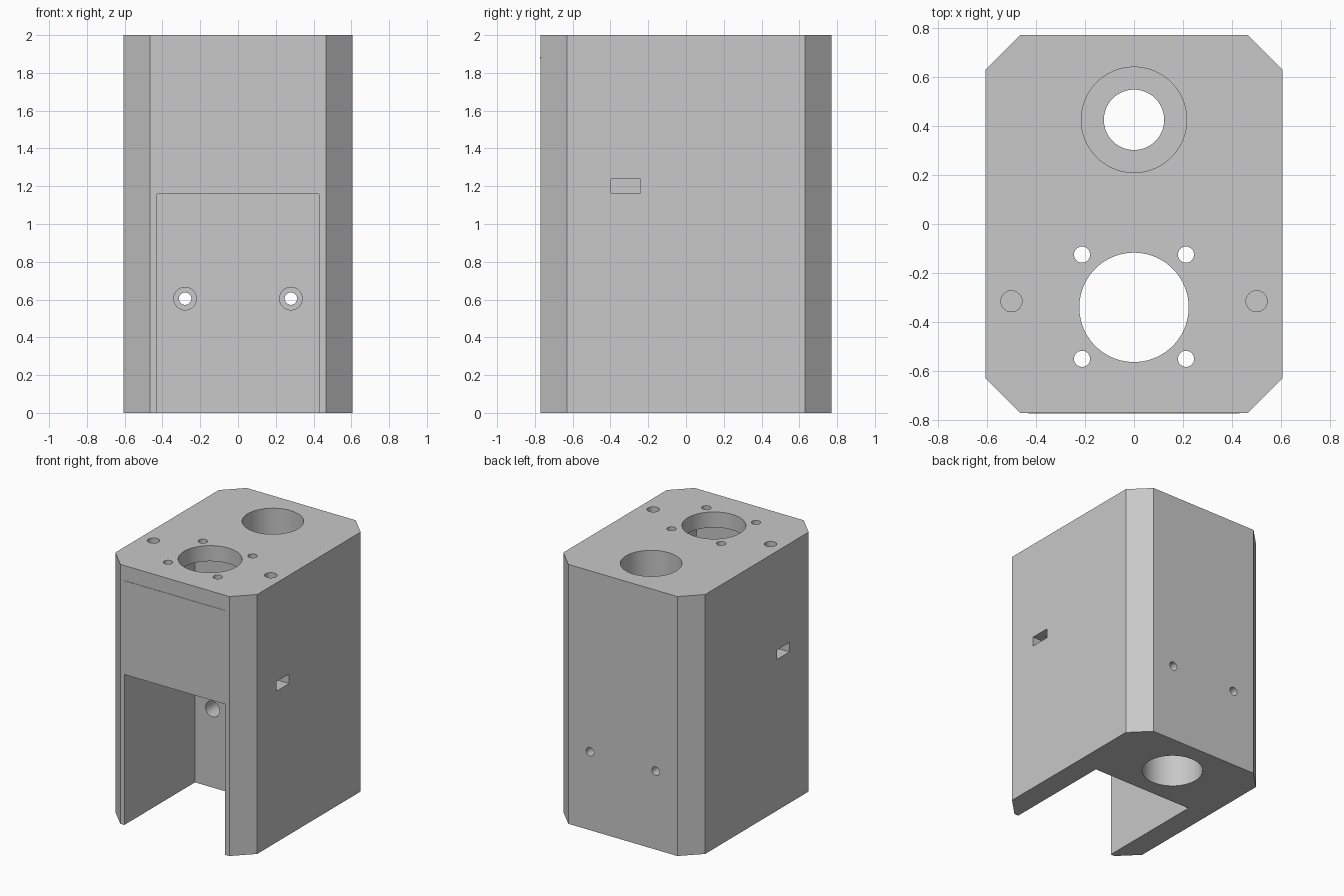
import bpy, bmesh, math
from mathutils import Vector

old = bpy.data.objects.get("Cube")
if old:
    bpy.data.objects.remove(old, do_unlink=True)

grey = bpy.data.materials.new("plain_grey")
grey.use_nodes = True
COLOUR = (0.58, 0.58, 0.58, 1)
grey.diffuse_color = COLOUR
grey.node_tree.nodes["Principled BSDF"].inputs["Base Color"].default_value = COLOUR

W, D, H, CH = 0.605, 0.77, 2.0, 0.14      # half width, half depth, height, corner chamfer
BAY, BACK, ROOF, LINTEL = 0.43, 0.09, 1.88, 1.16
SKIN = 0.025                               # front panel thickness


def prism(name, points, direction):
    """Extrude a closed outline along a direction."""
    bm = bmesh.new()
    face = bm.faces.new([bm.verts.new(p) for p in points])
    new = bmesh.ops.extrude_face_region(bm, geom=[face])["geom"]
    bmesh.ops.translate(bm, vec=Vector(direction),
                        verts=[g for g in new if isinstance(g, bmesh.types.BMVert)])
    bmesh.ops.recalc_face_normals(bm, faces=bm.faces)
    mesh = bpy.data.meshes.new(name)
    bm.to_mesh(mesh)
    bm.free()
    mesh.materials.append(grey)
    obj = bpy.data.objects.new(name, mesh)
    bpy.context.collection.objects.link(obj)
    return obj


def box(name, x0, x1, y0, y1, z0, z1):
    return prism(name, [(x0, y0, z0), (x1, y0, z0), (x1, y1, z0), (x0, y1, z0)], (0, 0, z1 - z0))


def rod(name, r, start, end, sides=64):
    """Round cutter between two points, along y or z."""
    start, end = Vector(start), Vector(end)
    along_z = abs(end.z - start.z) > 0
    ring = []
    for i in range(sides):
        a = math.tau * i / sides
        u, v = r * math.cos(a), r * math.sin(a)
        ring.append(start + (Vector((u, v, 0)) if along_z else Vector((u, 0, v))))
    return prism(name, ring, end - start)


def cut(target, cutter):
    cutter.hide_render = True
    mod = target.modifiers.new("cut", "BOOLEAN")
    mod.operation, mod.solver, mod.object = "DIFFERENCE", "EXACT", cutter
    bpy.context.view_layer.objects.active = target
    bpy.ops.object.modifier_apply(modifier=mod.name)
    bpy.data.objects.remove(cutter, do_unlink=True)


# Chamfered block
quarter = [(W, D - CH), (W - CH, D)]
outline = (quarter + [(-x, y) for x, y in reversed(quarter)]
           + [(-x, -y) for x, y in quarter] + [(x, -y) for x, y in reversed(quarter)])
body = prism("housing_body", [(x, y, 0) for x, y in outline], (0, 0, H))

# Bay open at the front and bottom, with a thin panel over its upper front
bay = [(BACK, -0.1), (BACK, ROOF), (SKIN - D, ROOF), (SKIN - D, LINTEL),
       (-D - 0.1, LINTEL), (-D - 0.1, -0.1)]
cut(body, prism("bay_cutter", [(-BAY, y, z) for y, z in bay], (2 * BAY, 0, 0)))

# Round opening in the roof plate
cut(body, rod("opening_cutter", 0.223, (0, -0.34, 1.8), (0, -0.34, 2.1), 96))

# Rear bore, narrowed by a collar halfway
for r, z0, z1 in ((0.123, -0.1, 2.1), (0.215, 1.1, 2.1), (0.215, -0.1, 0.9)):
    cut(body, rod("bore_cutter", r, (0, 0.425, z0), (0, 0.425, z1), 96))

for s in (-1, 1):
    # Roof screw holes
    for y in (-0.125, -0.55):
        cut(body, rod("screw_cutter", 0.033, (s * 0.212, y, 1.8), (s * 0.212, y, 2.1), 32))
    # Long side bolt holes that end in nut slots
    cut(body, rod("bolt_cutter", 0.043, (s * 0.5, -0.315, 1.2), (s * 0.5, -0.315, 2.1), 32))
    x0, x1 = sorted((s * 0.445, s * 0.7))
    cut(body, box("nut_cutter", x0, x1, -0.397, -0.242, 1.165, 1.238))
    # Counterbored screw holes through the rear wall
    cut(body, rod("rear_screw_cutter", 0.033, (s * 0.28, 0, 0.605), (s * 0.28, 0.9, 0.605), 32))
    cut(body, rod("counterbore_cutter", 0.06, (s * 0.28, 0, 0.605), (s * 0.28, 0.6, 0.605), 32))

# Fine ridge above the front panel
ridge = box("front_ridge", -BAY, BAY, -D - 0.003, -D + 0.01, ROOF - 0.004, ROOF + 0.004)

bpy.ops.object.select_all(action="DESELECT")
body.select_set(True)
bpy.context.view_layer.objects.active = body
bpy.ops.object.shade_smooth_by_angle(angle=math.radians(30))
